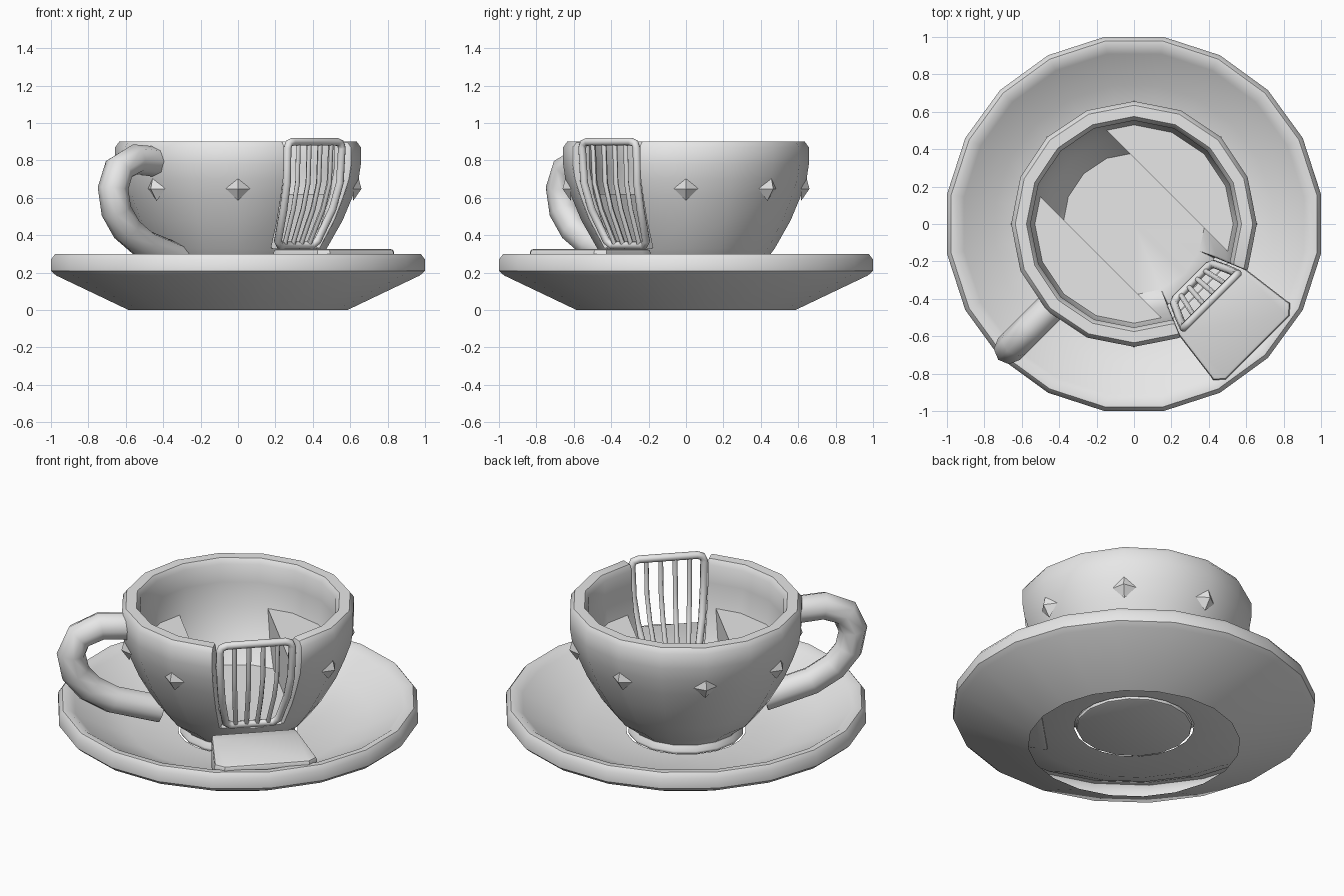
import bpy, bmesh
from math import sin, cos, pi, radians, asin, sqrt
from mathutils import Vector

cube = bpy.data.objects.get("Cube")
if cube:
    bpy.data.objects.remove(cube, do_unlink=True)

grey = bpy.data.materials.new("plain grey")
grey.use_nodes = True
GREY = (0.8, 0.8, 0.8, 1)
grey.diffuse_color = GREY
grey.node_tree.nodes["Principled BSDF"].inputs["Base Color"].default_value = GREY

DOOR = radians(-45)          # direction of the doorway
HALF = sqrt(0.5)


def door_point(d, w, z):
    """Point at distance d towards the doorway and w sideways."""
    return Vector(((d + w) * HALF, (w - d) * HALF, z))


def add_object(name, mesh, angle):
    mesh.materials.clear()
    mesh.materials.append(grey)
    mesh.shade_smooth()
    mesh.set_sharp_from_angle(angle=radians(angle))
    obj = bpy.data.objects.new(name, mesh)
    bpy.context.collection.objects.link(obj)
    return obj


def finish(name, bm, angle=40, bevel=0, limit=60, closed=True):
    bmesh.ops.recalc_face_normals(bm, faces=bm.faces)
    if bevel:
        edges = [e for e in bm.edges if len(e.link_faces) == 2
                 and e.calc_face_angle(0) > radians(limit)]
        bmesh.ops.bevel(bm, geom=edges, offset=bevel, segments=2, profile=0.5,
                        affect='EDGES', clamp_overlap=True)
    mesh = bpy.data.meshes.new(name)
    bm.to_mesh(mesh)
    bm.free()
    return add_object(name, mesh, angle)


def lathe(profile, sides, offset=0):
    bm = bmesh.new()
    rings = []
    for i in range(sides):
        a = offset + 2 * pi * i / sides
        rings.append([bm.verts.new((r * cos(a), r * sin(a), z)) for r, z in profile])
    for i in range(sides):
        a, b = rings[i], rings[(i + 1) % sides]
        for j in range(len(profile) - 1):
            bm.faces.new((a[j], b[j], b[j + 1], a[j + 1]))
    bmesh.ops.remove_doubles(bm, verts=bm.verts, dist=1e-5)
    return bm


def tube(name, paths, radius, cyclic=False, rings=2):
    curve = bpy.data.curves.new(name, 'CURVE')
    curve.dimensions = '3D'
    curve.fill_mode = 'FULL'
    curve.bevel_depth = radius
    curve.bevel_resolution = rings
    for path in paths:
        spline = curve.splines.new('POLY')
        spline.points.add(len(path) - 1)
        for point, co in zip(spline.points, path):
            point.co = (*co, 1)
        spline.use_cyclic_u = cyclic
    temp = bpy.data.objects.new(name + "_path", curve)
    bpy.context.collection.objects.link(temp)
    graph = bpy.context.evaluated_depsgraph_get()
    mesh = bpy.data.meshes.new_from_object(temp.evaluated_get(graph))
    bpy.data.objects.remove(temp, do_unlink=True)
    return add_object(name, mesh, 60)


# Saucer: open underneath
saucer_profile = [(0.592, 0), (0.985, 0.185), (1.0125, 0.21), (1.0125, 0.27), (0.99, 0.3),
                  (0.955, 0.3), (0.92, 0.275), (0.75, 0.185), (0.6, 0.125), (0.335, 0.11)]
finish("saucer", lathe(saucer_profile, 20, radians(9)))

# Cup: thick walled bowl with a doorway cut through one corner
FLOOR = 0.33
cup_profile = [(0, 0.1), (0.325, 0.1), (0.325, 0.12), (0.3, 0.15), (0.4, 0.23), (0.475, FLOOR),
               (0.56, 0.48), (0.61, 0.6), (0.645, 0.7), (0.657, 0.78), (0.657, 0.87),
               (0.635, 0.9), (0.575, 0.9), (0.553, 0.87), (0.553, 0.76), (0.53, 0.62),
               (0.475, 0.45), (0.38, FLOOR), (0, FLOOR)]
bm = lathe(cup_profile, 16)
toward = Vector((cos(DOOR), sin(DOOR)))


def in_doorway(face):
    c = face.calc_center_median()
    return c.z > FLOOR + 0.01 and c.xy.normalized().dot(toward) > cos(radians(20))


bmesh.ops.delete(bm, geom=[f for f in bm.faces if in_doorway(f)], context='FACES')
sill = [v for v in bm.verts if v.is_boundary and abs(v.co.z - FLOOR) < 1e-4]
bmesh.ops.contextual_create(bm, geom=sill)
bmesh.ops.edgeloop_fill(bm, edges=[e for e in bm.edges if e.is_boundary])
finish("cup", bm, bevel=0.012)

# Two facing bench seats, cut off straight along the aisle
AISLE = 0.25
for side, name in ((1, "left_seat"), (-1, "right_seat")):
    bm = bmesh.new()
    levels = []
    for r, z in ((0.42, FLOOR - 0.01), (0.505, 0.45), (0.565, 0.62)):
        start = asin(AISLE / r)
        angles = [start + (pi - 2 * start) * i / 10 for i in range(11)]
        levels.append([bm.verts.new(door_point(r * cos(a), side * r * sin(a), z))
                       for a in angles])
    for low, high in zip(levels, levels[1:]):
        for i in range(11):
            j = (i + 1) % 11
            bm.faces.new((low[i], low[j], high[j], high[i]))
    bm.faces.new(levels[0])
    bm.faces.new(levels[-1])
    finish(name, bm, angle=30)

# Diamond studs around the bowl, none on the doorway
bm = bmesh.new()
for k in range(8):
    a = radians(45 * k)
    if k == 7:
        continue
    out, across, up = Vector((cos(a), sin(a), 0)), Vector((-sin(a), cos(a), 0)), Vector((0, 0, 1))
    centre = out * 0.615 + up * 0.648
    tip = bm.verts.new(centre + out * 0.045)
    corners = [bm.verts.new(centre + off) for off in
               (across * 0.065, up * 0.065 + out * 0.028, across * -0.065, up * -0.065)]
    for i in range(4):
        bm.faces.new((corners[i], corners[(i + 1) % 4], tip))
    bm.faces.new(corners)
finish("diamond_studs", bm, angle=15)

# Handle loop
handle_path = [(0.58, 0.79), (0.78, 0.805), (0.9, 0.755), (0.945, 0.65), (0.92, 0.53),
               (0.84, 0.43), (0.71, 0.35), (0.44, 0.27)]
tube("handle", [[Vector((-r * HALF, -r * HALF, z)) for r, z in handle_path]], 0.082)

# Barred gate: bent to the bowl's curve, narrowing downwards
rails = [(0.44, 0.34, 0.15), (0.53, 0.54, 0.185), (0.57, 0.68, 0.2), (0.58, 0.9, 0.205)]
edge = [(0.44, 0.345, 0.12), (0.452, 0.37, 0.15), *rails[1:3], (0.58, 0.865, 0.205),
        (0.58, 0.89, 0.195), (0.58, 0.9, 0.165)]
frame = [door_point(d, w, z) for d, z, w in edge]
frame += [door_point(d, -w, z) for d, z, w in reversed(edge)]
tube("gate_frame", [frame], 0.022, cyclic=True)
tube("gate_bars", [[door_point(d, w * t, z) for d, z, w in rails]
                   for t in (-0.6, -0.2, 0.2, 0.6)], 0.014, rings=1)

# Entry step resting on the saucer
outline = [(0.5, 0.24), (0.58, 0.25), (0.89, 0.29), (0.935, 0.24)]
outline += [(d, -w) for d, w in reversed(outline)]
bm = bmesh.new()
top = [bm.verts.new(door_point(d, w, 0.326)) for d, w in outline]
bottom = [bm.verts.new(door_point(d, w, 0.11 + (d - 0.5) * 0.3)) for d, w in outline]
bm.faces.new(top)
bm.faces.new(bottom)
for i in range(len(top)):
    j = (i + 1) % len(top)
    bm.faces.new((top[i], top[j], bottom[j], bottom[i]))
finish("entry_step", bm, angle=35, bevel=0.018)
